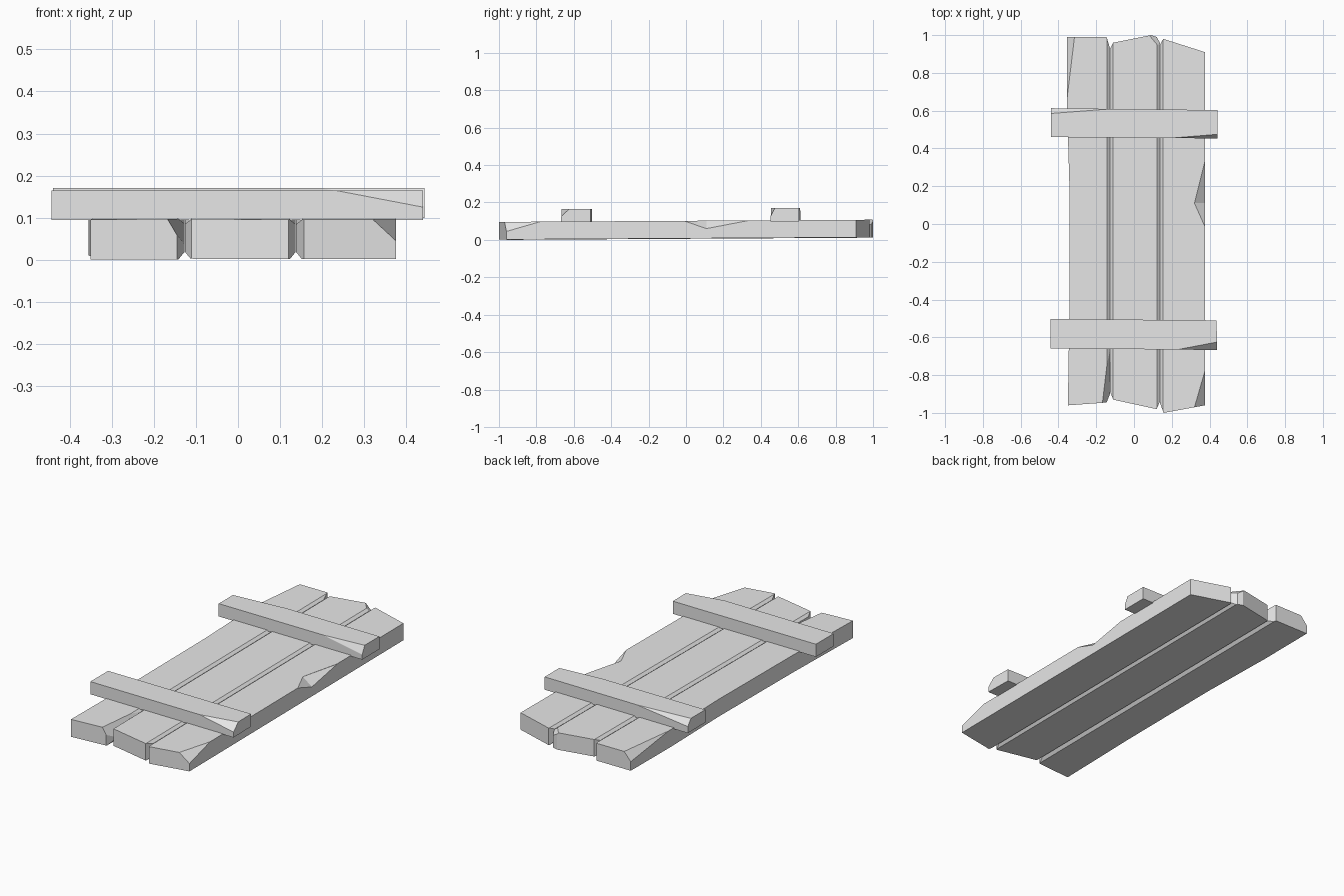
import bpy
import bmesh
from mathutils import Vector

cube = bpy.data.objects.get("Cube")
if cube:
    bpy.data.objects.remove(cube, do_unlink=True)

grey = bpy.data.materials.new("plain grey wood")
grey.use_nodes = True
grey.diffuse_color = (0.8, 0.8, 0.8, 1)
grey.node_tree.nodes["Principled BSDF"].inputs["Base Color"].default_value = (0.8, 0.8, 0.8, 1)

THICK = 0.096


def slice_off(bm, points, centre):
    """Cut away the corner beyond the plane through three points."""
    a, b, c = map(Vector, points)
    normal = (b - a).cross(c - a).normalized()
    if normal.dot(a - centre) < 0:
        normal.negate()
    bmesh.ops.bisect_plane(bm, geom=bm.verts[:] + bm.edges[:] + bm.faces[:], dist=1e-5,
                           plane_co=a, plane_no=normal, clear_outer=True)
    open_edges = [e for e in bm.edges if e.is_boundary]
    bmesh.ops.holes_fill(bm, edges=open_edges, sides=0)


def board(name, outline, bottom, top, cuts, slope=0.0):
    """Extrude a plan outline, then slice off its chips and bevels."""
    bm = bmesh.new()
    face = bm.faces.new([bm.verts.new((x, y, bottom)) for x, y in outline])
    ext = bmesh.ops.extrude_face_region(bm, geom=[face])
    for v in ext["geom"]:
        if isinstance(v, bmesh.types.BMVert):
            v.co.z = top
    bmesh.ops.recalc_face_normals(bm, faces=bm.faces[:])
    n = len(outline)
    centre = Vector((sum(p[0] for p in outline) / n, sum(p[1] for p in outline) / n,
                     (bottom + top) / 2))
    for cut in cuts:
        slice_off(bm, cut, centre)
    for v in bm.verts:
        v.co.z += slope * (v.co.y + 1)
    bmesh.ops.recalc_face_normals(bm, faces=bm.faces[:])
    mesh = bpy.data.meshes.new(name)
    bm.to_mesh(mesh)
    bm.free()
    mesh.materials.append(grey)
    obj = bpy.data.objects.new(name, mesh)
    bpy.context.collection.objects.link(obj)
    return obj


def edge_bevels(x, side):
    """Top and bottom bevel planes along a long edge."""
    inner = x - side * 0.015
    return [[(x, -1, THICK - 0.012), (x, 1, THICK - 0.012), (inner, 0, THICK)],
            [(x, -1, 0.018), (x, 1, 0.018), (inner, 0, 0)]]


# Three long planks
T = THICK
SLOPE = 0.006
board("right_plank",
      [(-0.35, -0.96), (-0.145, -0.945), (-0.127, -0.9), (-0.127, 0.93), (-0.145, 0.99),
       (-0.355, 0.99), (-0.355, 0.65), (-0.342, 0.2), (-0.342, -0.45)],
      0, T,
      edge_bevels(-0.127, 1) + [
          [(-0.315, 0.99, T), (-0.355, 0.66, T), (-0.355, 0.99, 0.05)],
          [(-0.167, -0.945, T), (-0.143, -0.945, 0.055), (-0.14, -0.72, T)]], SLOPE)

board("middle_plank",
      [(-0.11, -0.93), (0.12, -0.98), (0.137, -0.94), (0.137, 0.96), (0.12, 0.99),
       (0.09, 1.0), (-0.11, 0.96), (-0.126, 0.93), (-0.126, -0.89)],
      0.002, T,
      edge_bevels(-0.126, -1) + edge_bevels(0.137, 1) + [
          [(0.08, 1.0, T), (0.13, 0.94, T), (0.125, 0.99, 0.065)]], SLOPE)

left_plank = board("left_plank",
                   [(0.157, -1.0), (0.375, -0.96), (0.375, 0.91), (0.155, 0.98),
                    (0.138, 0.95), (0.138, -0.95)],
                   0.002, T,
                   edge_bevels(0.138, -1) + [
                       [(0.375, -0.78, T), (0.32, -0.97, T), (0.375, -0.96, 0.045)]], SLOPE)

# Splintered notch in the outer edge of the left plank
tip = Vector((0.32, 0.11, T + SLOPE * 1.11))
rays = [Vector((0.055, 0.22, 0)), Vector((0.055, -0.125, 0)), Vector((0.055, 0, -0.042))]
corners = [tip] + [tip + r * 1.5 for r in rays]
bm = bmesh.new()
for p in corners:
    bm.verts.new(p)
    bm.verts.new(p + Vector((0, 0, 0.1)))
bmesh.ops.convex_hull(bm, input=bm.verts[:])
bmesh.ops.recalc_face_normals(bm, faces=bm.faces[:])
mesh = bpy.data.meshes.new("notch_cutter")
bm.to_mesh(mesh)
bm.free()
cutter = bpy.data.objects.new("notch_cutter", mesh)
bpy.context.collection.objects.link(cutter)
cutter.hide_render = True
cutter.hide_viewport = True
cutter.display_type = 'WIRE'
notch = left_plank.modifiers.new("notch", 'BOOLEAN')
notch.operation = 'DIFFERENCE'
notch.solver = 'EXACT'
notch.object = cutter

# Two cross battens with chipped ends
board("front_batten",
      [(-0.443, -0.658), (0.44, -0.667), (0.437, -0.51), (-0.443, -0.503)], 0.095, 0.165,
      [[(0.23, -0.665, 0.165), (0.44, -0.625, 0.165), (0.44, -0.667, 0.125)]])
board("back_batten",
      [(-0.44, 0.46), (0.443, 0.453), (0.443, 0.603), (-0.44, 0.613)], 0.099, 0.17,
      [[(0.2, 0.455, 0.17), (0.443, 0.475, 0.17), (0.443, 0.453, 0.127)],
       [(-0.13, 0.609, 0.17), (-0.44, 0.585, 0.17), (-0.44, 0.613, 0.135)]])
